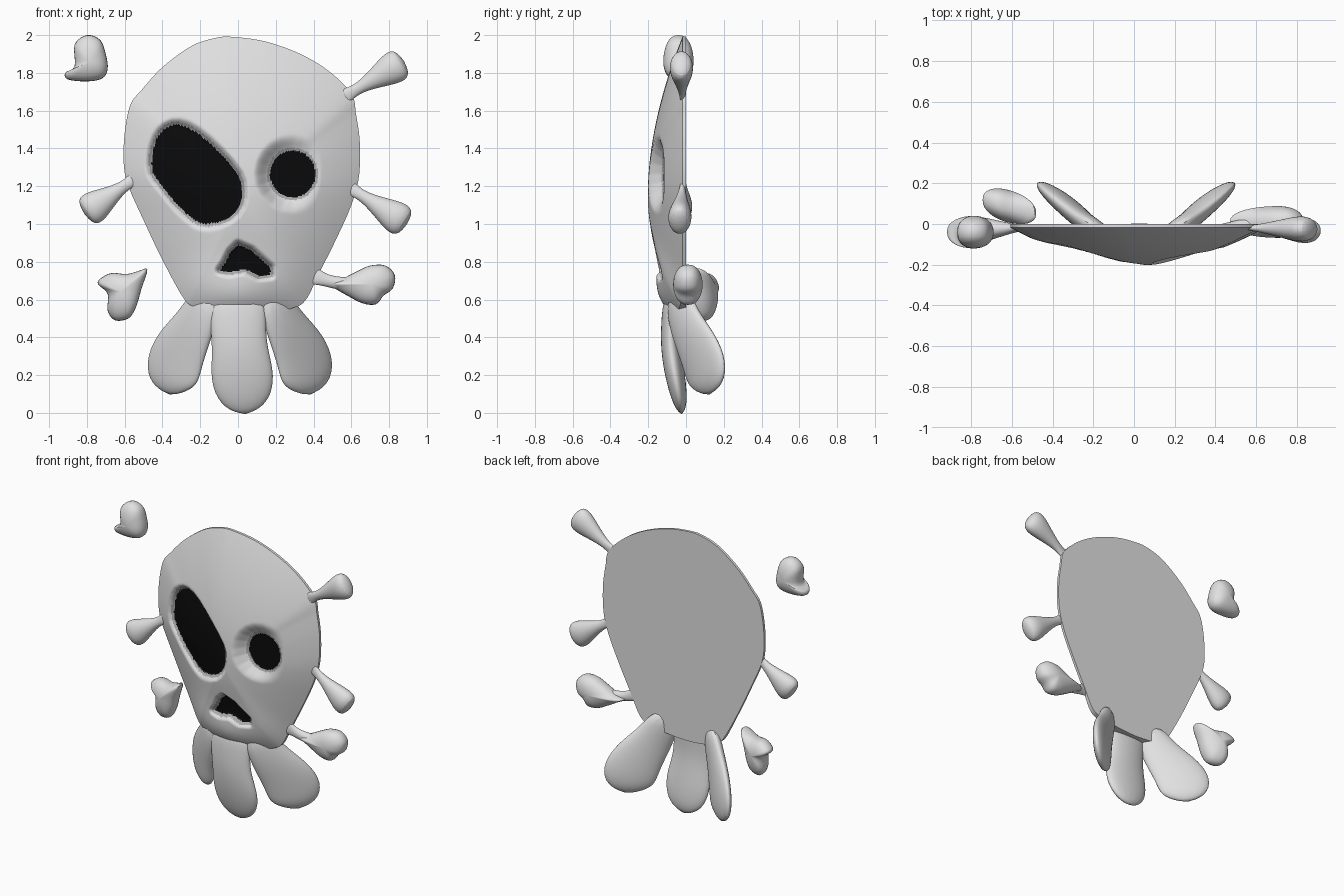
import bpy, bmesh, math
from mathutils import Vector

if "Cube" in bpy.data.objects:
    bpy.data.objects.remove(bpy.data.objects["Cube"])


def material(name, v):
    m = bpy.data.materials.new(name)
    m.diffuse_color = (v, v, v, 1)
    m.use_nodes = True
    m.node_tree.nodes["Principled BSDF"].inputs["Base Color"].default_value = m.diffuse_color
    return m


BONE = material("bone_white", 0.75)
BLACK = material("socket_black", 0.003)
RIM = material("socket_rim_grey", 0.4)


def finish(name, bm, mats=(BONE,), subsurf=0):
    bmesh.ops.recalc_face_normals(bm, faces=bm.faces)
    me = bpy.data.meshes.new(name)
    bm.to_mesh(me)
    bm.free()
    for m in mats:
        me.materials.append(m)
    me.shade_smooth()
    me.set_sharp_from_angle(angle=math.radians(50))
    ob = bpy.data.objects.new(name, me)
    bpy.context.collection.objects.link(ob)
    if subsurf:
        ob.modifiers.new("smooth", "SUBSURF").levels = subsurf
        ob.modifiers["smooth"].render_levels = subsurf
    return ob


def spline(pts, k):
    """Closed Catmull-Rom curve through 2D points, k samples per span."""
    pts = [Vector(p) for p in pts]
    n, out = len(pts), []
    for i in range(n):
        a, b, c, d = (pts[(i + j - 1) % n] for j in range(4))
        for s in range(k):
            t = s / k
            out.append(0.5 * (2 * b + (c - a) * t + (2 * a - 5 * b + 4 * c - d) * t * t
                              + (3 * b - a - 3 * c + d) * t ** 3))
    return out


def bridge(bm, r1, r2):
    n = len(r1)
    for i in range(n):
        j = (i + 1) % n
        bm.faces.new((r1[i], r1[j], r2[j], r2[i]))


def fan(bm, ring, tip):
    for i in range(len(ring)):
        bm.faces.new((ring[i], ring[(i + 1) % len(ring)], tip))


def loft(name, path, wdir, seg=14):
    """Elliptical sections (x, y, z, half width, half thickness); last entry is the tip."""
    bm = bmesh.new()
    P = [Vector(p[:3]) for p in path]
    rings = []
    for i, p in enumerate(path[:-1]):
        t = (P[i + 1] - P[max(i - 1, 0)]).normalized()
        u = Vector(wdir)
        u = (u - t * t.dot(u)).normalized()
        v = t.cross(u)
        rings.append([bm.verts.new(P[i] + u * p[3] * math.cos(a) + v * p[4] * math.sin(a))
                      for a in (math.tau * k / seg for k in range(seg))])
    for a, b in zip(rings, rings[1:]):
        bridge(bm, a, b)
    fan(bm, rings[-1], bm.verts.new(P[-1]))
    bm.faces.new(rings[0])
    return finish(name, bm, subsurf=2)


def pillow(name, outline, centre, y, thick, slope=0.0, n=8):
    """Inflated rounded outline, puffed to both sides in y."""
    bm = bmesh.new()
    c = Vector(centre)
    curve = spline(outline, 4)

    def vert(q, d):
        return bm.verts.new((q.x, y + d + slope * (q.x - c.x), q.y))
    edge = [vert(q, 0) for q in curve]
    for side in (-1, 1):
        prev = edge
        for k in range(n - 1, 0, -1):
            a = math.pi / 2 * k / n
            ring = [vert(c + (q - c) * math.sin(a), side * thick * math.cos(a) ** .85) for q in curve]
            bridge(bm, prev, ring)
            prev = ring
        fan(bm, prev, vert(c, side * thick))
    return finish(name, bm)


# --- skull: domed front, flat back, sunken black sockets ---
SKULL = [(-.02, 1.99), (.15, 1.965), (.33, 1.9), (.48, 1.81), (.6, 1.69), (.625, 1.58),
         (.645, 1.43), (.64, 1.25), (.6, 1.1), (.52, .92), (.43, .74), (.36, .6), (.29, .555),
         (.15, .53), (0, .52), (-.14, .53), (-.23, .56), (-.29, .61), (-.4, .81), (-.5, 1.02),
         (-.58, 1.2), (-.605, 1.32), (-.6, 1.48), (-.57, 1.63), (-.51, 1.71), (-.4, 1.83),
         (-.25, 1.94), (-.12, 1.985)]
BIG_EYE = spline([(-.455, 1.36), (-.43, 1.45), (-.38, 1.51), (-.31, 1.525), (-.22, 1.485),
                  (-.1, 1.38), (0, 1.26), (.02, 1.18), (.01, 1.1), (-.05, 1.03), (-.16, 1.0),
                  (-.23, 1.02), (-.32, 1.1), (-.4, 1.2), (-.45, 1.27)], 2)
SMALL_EYE = [Vector((.29 + .12 * math.cos(k * .314159), 1.265 + .125 * math.sin(k * .314159)))
             for k in range(20)]
NOSE = [Vector(p) for p in [(0, .89), (.07, .86), (.17, .77), (.17, .73), (.11, .725), (.04, .76),
                            (-.05, .745), (-.095, .755), (-.07, .79), (-.04, .85)]]


def distance(p, poly):
    """Signed distance to a polygon, negative inside."""
    best, inside = 9.0, False
    for a, b in zip(poly, poly[1:] + poly[:1]):
        e = b - a
        t = max(0, min(1, (p - a).dot(e) / e.length_squared))
        best = min(best, (p - a - e * t).length)
        if (a.y > p.y) != (b.y > p.y) and p.x < a.x + (p.y - a.y) * e.x / e.y:
            inside = not inside
    return -best if inside else best


def front_y(q, s):
    jaw = math.exp(-(q.x / .25) ** 2 - ((q.y - .6) / .17) ** 2)
    y = -(.018 + .185 * (1 - s ** 1.85) + .075 * jaw)
    for poly, soft in ((BIG_EYE, .04), (SMALL_EYE, .09), (NOSE, .035)):
        d = distance(q, poly)
        if d < soft:
            t = min(1, (soft - d) / (soft + .01))
            t = t * t * (3 - 2 * t)
            # the small socket has a flat floor, the others follow the dome
            y += t * (max(0, -.115 - y) if poly is SMALL_EYE else .04)
    return y


bm = bmesh.new()
centre = Vector((.02, 1.15))
curve = spline(SKULL, 10)
back = [bm.verts.new((q.x, 0, q.y)) for q in curve]
prev = back
RINGS = 90
for k in range(RINGS, 0, -1):
    s = k / RINGS
    ring = []
    for q0 in curve:
        q = centre + (q0 - centre) * s
        ring.append(bm.verts.new((q.x, front_y(q, s), q.y)))
    bridge(bm, prev, ring)
    prev = ring
fan(bm, prev, bm.verts.new((centre.x, front_y(centre, 0), centre.y)))
for f in bm.faces:
    c = f.calc_center_median()
    d = min(distance(Vector((c.x, c.z)), p) for p in (BIG_EYE, SMALL_EYE, NOSE))
    f.material_index = 1 if d < 0 else 2 if d < .015 else 0
fan(bm, back, bm.verts.new((centre.x, 0, centre.y)))
finish("skull", bm, (BONE, BLACK, RIM))

# --- three paddle-shaped teeth under the jaw ---
SIDE = [(.15, -.05, .64, .1, .05), (.22, -.01, .48, .125, .05), (.3, .06, .35, .165, .05),
        (.345, .105, .24, .187, .048), (.36, .12, .15, .15, .04), (.365, .125, .08)]
for name, m, shift in (("left_tooth", -1, 0), ("right_tooth", 1, .02)):
    loft(name, [(m * p[0] + shift, *p[1:]) for p in SIDE], (m * .8, .6, 0))
loft("middle_tooth", [(0, -.07, .64, .16, .05), (0, -.085, .46, .15, .05), (.01, -.08, .33, .15, .055),
                      (.025, -.055, .18, .178, .055), (.035, -.03, .05, .135, .04),
                      (.04, -.02, -.025)], (1, 0, 0))

# --- bone knobs sticking out of the skull, thin at the root and wide at the end ---
KNOB = [(-.15, .05, .012), (.05, .03, .018), (.25, .032, .03), (.55, .062, .05), (.82, .092, .068),
        (.99, .085, .055)]


def knob(name, base, tip, y):
    a, b = Vector((base[0], -.02, base[1])), Vector((tip[0], y, tip[1]))
    d = b - a
    path = [(*(a + d * t), w, h) for t, w, h in KNOB] + [tuple(a + d * 1.05)]
    loft(name, path, (-d.z, 0, d.x))


knob("upper_right_knob", (.59, 1.69), (.87, 1.855), -.025)
knob("middle_right_knob", (.61, 1.18), (.885, 1.005), -.035)
knob("left_knob", (-.56, 1.23), (-.805, 1.06), -.03)
loft("lower_right_stem", [(.39, -.02, .73, .06, .012), (.43, -.018, .715, .036, .018),
                          (.5, -.01, .69, .032, .028), (.6, 0, .68, .04, .04), (.65, 0, .68)], (0, 0, 1))

# --- heart-shaped bone ends ---
pillow("lower_right_heart", [(.47, .685), (.55, .71), (.63, .75), (.7, .78), (.78, .78), (.83, .73),
                             (.82, .66), (.77, .62), (.73, .575), (.66, .58), (.58, .62), (.51, .66)],
       (.71, .68), .01, .078)
pillow("upper_left_heart", [(-.8, 2.0), (-.73, 1.975), (-.7, 1.9), (-.69, 1.82), (-.72, 1.77),
                            (-.8, 1.755), (-.9, 1.765), (-.915, 1.8), (-.865, 1.835), (-.865, 1.95)],
       (-.785, 1.86), -.04, .08)
pillow("lower_left_heart", [(-.48, .76), (-.51, .66), (-.54, .56), (-.58, .5), (-.65, .49), (-.69, .54),
                            (-.69, .63), (-.74, .68), (-.73, .71), (-.67, .74), (-.59, .735), (-.53, .75)],
       (-.62, .64), .088, .08, -.25)
